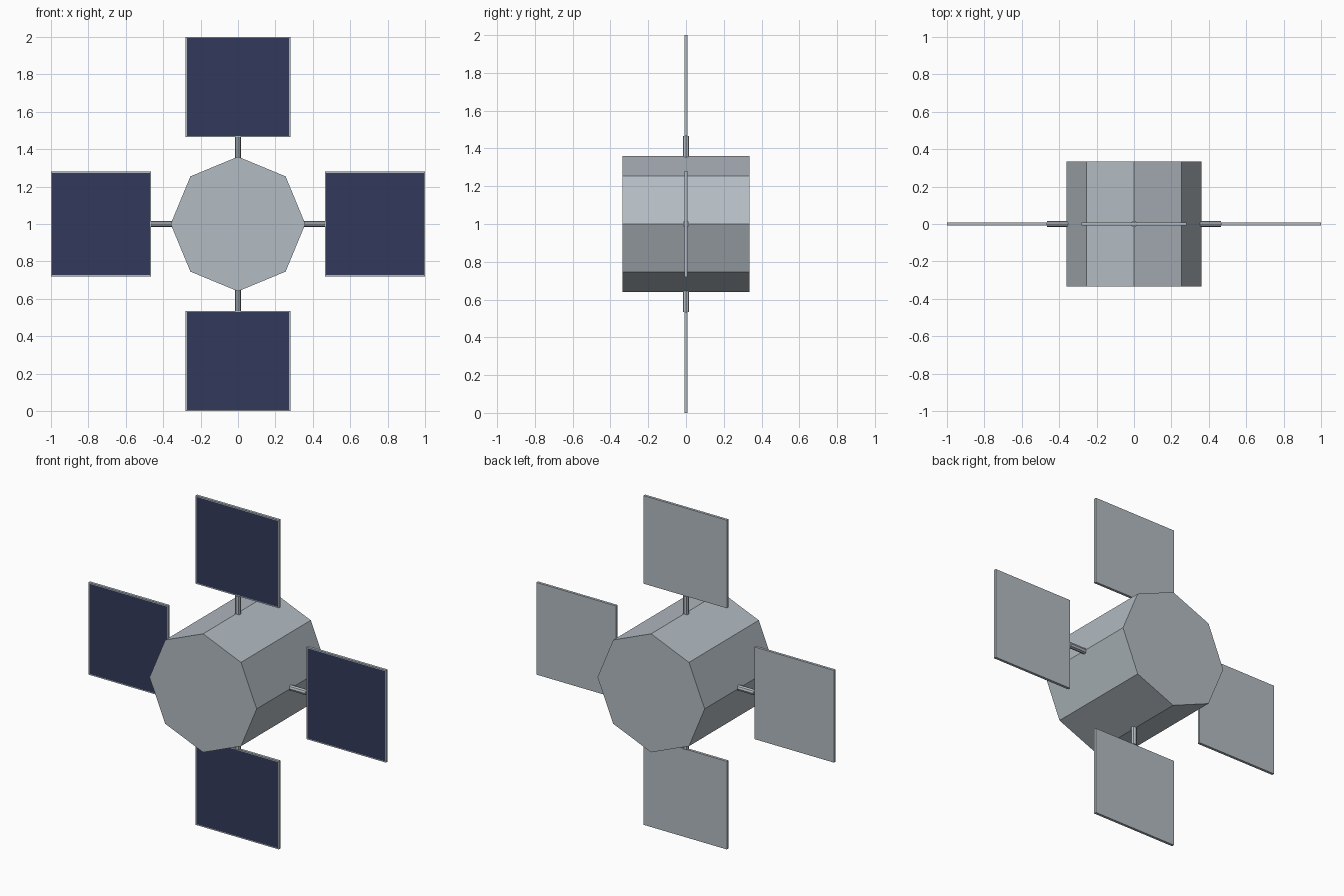
import bpy, bmesh, math
from mathutils import Matrix, Vector

cube = bpy.data.objects.get("Cube")
if cube:
    bpy.data.objects.remove(cube, do_unlink=True)


def material(name, rgb):
    m = bpy.data.materials.new(name)
    m.use_nodes = True
    m.diffuse_color = (*rgb, 1)
    m.node_tree.nodes["Principled BSDF"].inputs["Base Color"].default_value = (*rgb, 1)
    return m


GREY = material("light grey metal", (0.45, 0.50, 0.54))
BLUE = material("dark blue cells", (0.032, 0.042, 0.105))
CENTRE = Matrix.Translation((0, 0, 1))


def finish(name, bm, matrix, mats):
    bm.transform(matrix)
    mesh = bpy.data.meshes.new(name)
    bm.to_mesh(mesh)
    bm.free()
    for m in mats:
        mesh.materials.append(m)
    ob = bpy.data.objects.new(name, mesh)
    bpy.context.scene.collection.objects.link(ob)
    return ob


def prism(name, radius, depth, matrix):
    bm = bmesh.new()
    bmesh.ops.create_cone(bm, cap_ends=True, segments=8, radius1=radius,
                          radius2=radius, depth=depth)
    return finish(name, bm, matrix, [GREY])


def panel(name, width, height, thickness, matrix):
    bm = bmesh.new()
    bmesh.ops.create_cube(bm, size=1)
    bmesh.ops.scale(bm, vec=(width, thickness, height), verts=bm.verts)
    bm.normal_update()
    # Cell area inset in the front face, leaving a thin frame
    front = min(bm.faces, key=lambda f: f.calc_center_median().y)
    bmesh.ops.inset_region(bm, faces=[front], thickness=0.009, depth=0)
    front.material_index = 1
    return finish(name, bm, matrix, [GREY, BLUE])


# Eight-sided body lying along y, corners on the x and z axes
prism("body", 0.36, 0.67, CENTRE @ Matrix.Rotation(math.pi / 2, 4, "X"))

# Four arms, each a rod and a panel, turned about the body axis
for i, side in enumerate(("top", "left", "bottom", "right")):
    turn = CENTRE @ Matrix.Rotation(i * math.pi / 2, 4, "Y")
    prism(side + "_rod", 0.017, 0.13, turn @ Matrix.Translation((0, 0, 0.4)))
    panel(side + "_panel", 0.56, 0.535, 0.016,
          turn @ Matrix.Translation((0, 0, 0.7325)))
